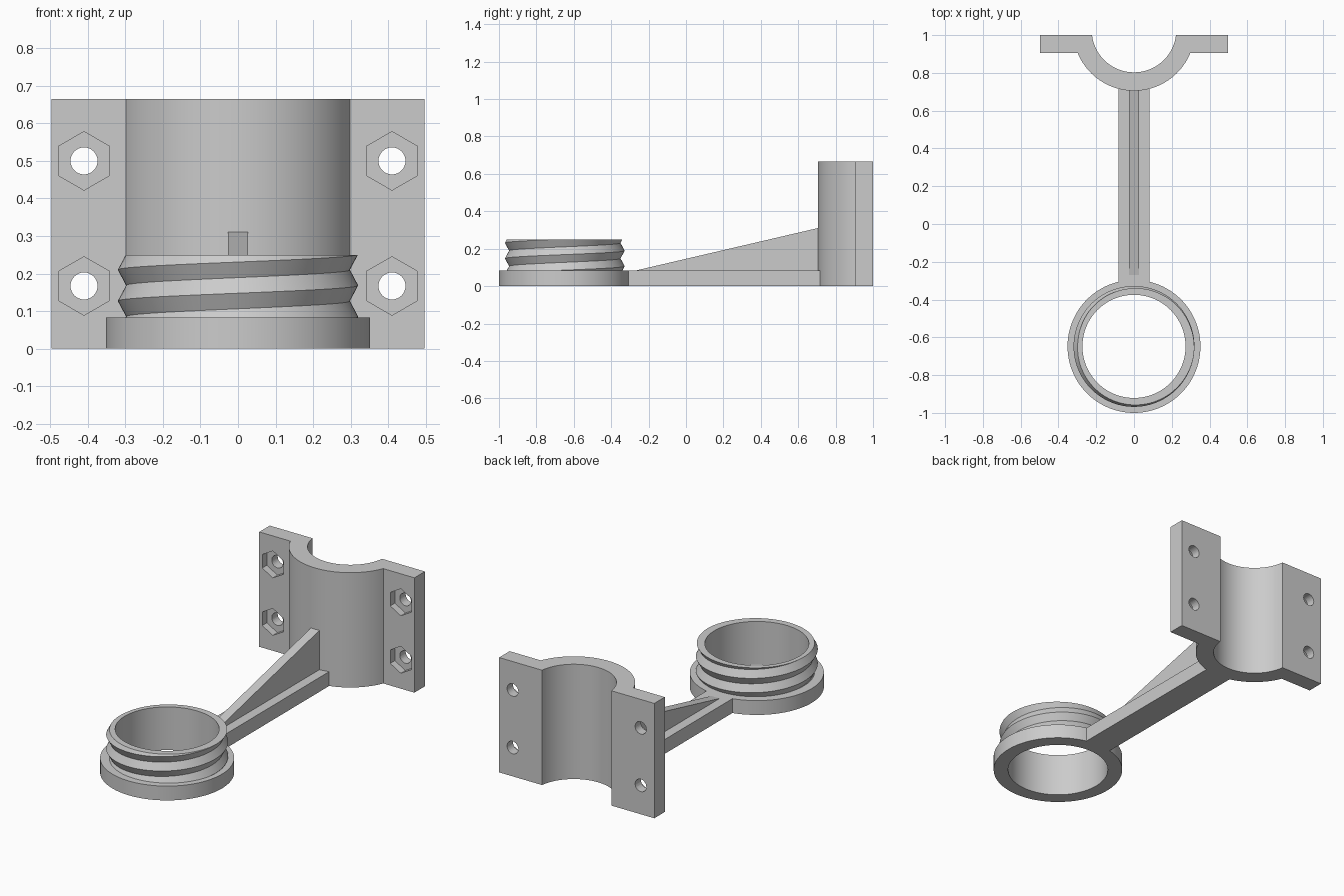
import bpy, bmesh
from math import sin, cos, pi, sqrt, atan2, radians
from mathutils import Matrix

cube = bpy.data.objects.get("Cube")
if cube:
    bpy.data.objects.remove(cube, do_unlink=True)

GREY = 0.6
mat = bpy.data.materials.new("plain grey")
mat.use_nodes = True
mat.diffuse_color = (GREY, GREY, GREY, 1)
mat.node_tree.nodes["Principled BSDF"].inputs["Base Color"].default_value = (GREY, GREY, GREY, 1)

BASE = 0.083            # thickness of the base flange and arm
RING_Y = -0.648         # centre of the threaded ring


def finish(name, bm, smooth=True):
    bmesh.ops.remove_doubles(bm, verts=bm.verts, dist=1e-5)
    bmesh.ops.recalc_face_normals(bm, faces=bm.faces)
    mesh = bpy.data.meshes.new(name)
    bm.to_mesh(mesh)
    bm.free()
    mesh.materials.append(mat)
    ob = bpy.data.objects.new(name, mesh)
    bpy.context.collection.objects.link(ob)
    activate(ob)
    if smooth:
        bpy.ops.object.shade_smooth_by_angle(angle=radians(25))
    return ob


def activate(ob):
    bpy.ops.object.select_all(action='DESELECT')
    ob.select_set(True)
    bpy.context.view_layer.objects.active = ob


def extrude(name, outline, axis, start, depth, smooth=False):
    """Extrude a 2D outline along z (outline in xy) or x (outline in yz)."""
    bm = bmesh.new()
    place = (lambda a, b: (a, b, start)) if axis == 'z' else (lambda a, b: (start, a, b))
    face = bm.faces.new([bm.verts.new(place(a, b)) for a, b in outline])
    moved = bmesh.ops.extrude_face_region(bm, geom=[face])['geom']
    vec = (0, 0, depth) if axis == 'z' else (depth, 0, 0)
    bmesh.ops.translate(bm, vec=vec, verts=[v for v in moved if isinstance(v, bmesh.types.BMVert)])
    return finish(name, bm, smooth)


# Threaded ring: base flange, V-shaped helical thread and open bore in one sweep
def threaded_ring():
    inner, flange, root, crest, top = 0.273, 0.352, 0.298, 0.32, 0.25
    pitch, crest_z, steps = 0.083, 0.21, 96
    bm = bmesh.new()
    columns = []
    for i in range(steps + 1):
        turn = i / steps
        profile = [(inner, 0), (flange, 0), (flange, BASE)]
        for k in range(-6, 5):
            # crest and root lines alternate every half pitch up the helix
            z = crest_z + pitch * (turn - 0.5 + k / 2)
            z = min(max(z, BASE), top)
            phase = ((z - crest_z) / pitch - turn + 0.5) % 1
            profile.append((root + (crest - root) * abs(2 * phase - 1), z))
        profile.append((inner, top))
        a = 2 * pi * (i % steps) / steps
        columns.append([bm.verts.new((r * cos(a), RING_Y + r * sin(a), z)) for r, z in profile])
    for c, d in zip(columns, columns[1:]):
        n = len(c)
        for j in range(n):
            bm.faces.new((c[j], d[j], d[(j + 1) % n], c[(j + 1) % n]))
    bmesh.ops.dissolve_degenerate(bm, dist=1e-5, edges=bm.edges)
    return finish("threaded_ring", bm)


threaded_ring()

# Arm and its sloping stiffening rib
extrude("arm", [(-0.32, 0), (0.72, 0), (0.72, BASE), (-0.32, BASE)], 'x', -0.083, 0.166)
extrude("arm_rib", [(-0.27, BASE - 0.01), (0.73, BASE - 0.01), (0.73, 0.316), (-0.27, BASE)],
        'x', -0.027, 0.054)

# Half-pipe clamp with two flat bolting flanges
CENTRE_Y, R_IN, R_OUT = 1.027, 0.224, 0.322
FLANGE_Y, BACK_Y, HALF_W, HEIGHT = 0.904, 1.0, 0.497, 0.665


def arc(radius, y_end, n):
    """Lower arc from right to left, ending at height y_end on both sides."""
    start = atan2(y_end - CENTRE_Y, sqrt(radius ** 2 - (y_end - CENTRE_Y) ** 2))
    stop = -pi - start
    angles = [start + (stop - start) * i / n for i in range(n + 1)]
    return [(radius * cos(a), CENTRE_Y + radius * sin(a)) for a in angles]


outline = [(HALF_W, BACK_Y), (HALF_W, FLANGE_Y)] + arc(R_OUT, FLANGE_Y, 40)
outline += [(-HALF_W, FLANGE_Y), (-HALF_W, BACK_Y)] + arc(R_IN, BACK_Y, 40)[::-1]
clamp = extrude("pipe_clamp", outline, 'z', 0, HEIGHT, smooth=True)

# Bolt holes with hexagonal nut pockets on the front of the flanges
bm = bmesh.new()
pocket = 0.042
for x in (-0.41, 0.41):
    for z in (0.167, 0.5):
        for sides, radius, y0, y1 in ((6, 0.078, FLANGE_Y - 0.05, FLANGE_Y + pocket),
                                      (32, 0.036, FLANGE_Y + pocket - 0.02, BACK_Y + 0.05)):
            spin = Matrix.Rotation(pi / 2, 4, 'X')
            bmesh.ops.create_cone(bm, cap_ends=True, segments=sides, radius1=radius, radius2=radius,
                                  depth=y1 - y0,
                                  matrix=Matrix.Translation((x, (y0 + y1) / 2, z)) @ spin)
cutter = finish("bolt_cutter", bm, smooth=False)
cutter.hide_render = True
cut = clamp.modifiers.new("bolt_holes", 'BOOLEAN')
cut.operation = 'DIFFERENCE'
cut.solver = 'EXACT'
cut.use_self = True
cut.object = cutter
activate(clamp)
bpy.ops.object.modifier_apply(modifier=cut.name)
bpy.data.objects.remove(cutter, do_unlink=True)
bpy.ops.object.shade_smooth_by_angle(angle=radians(25))
